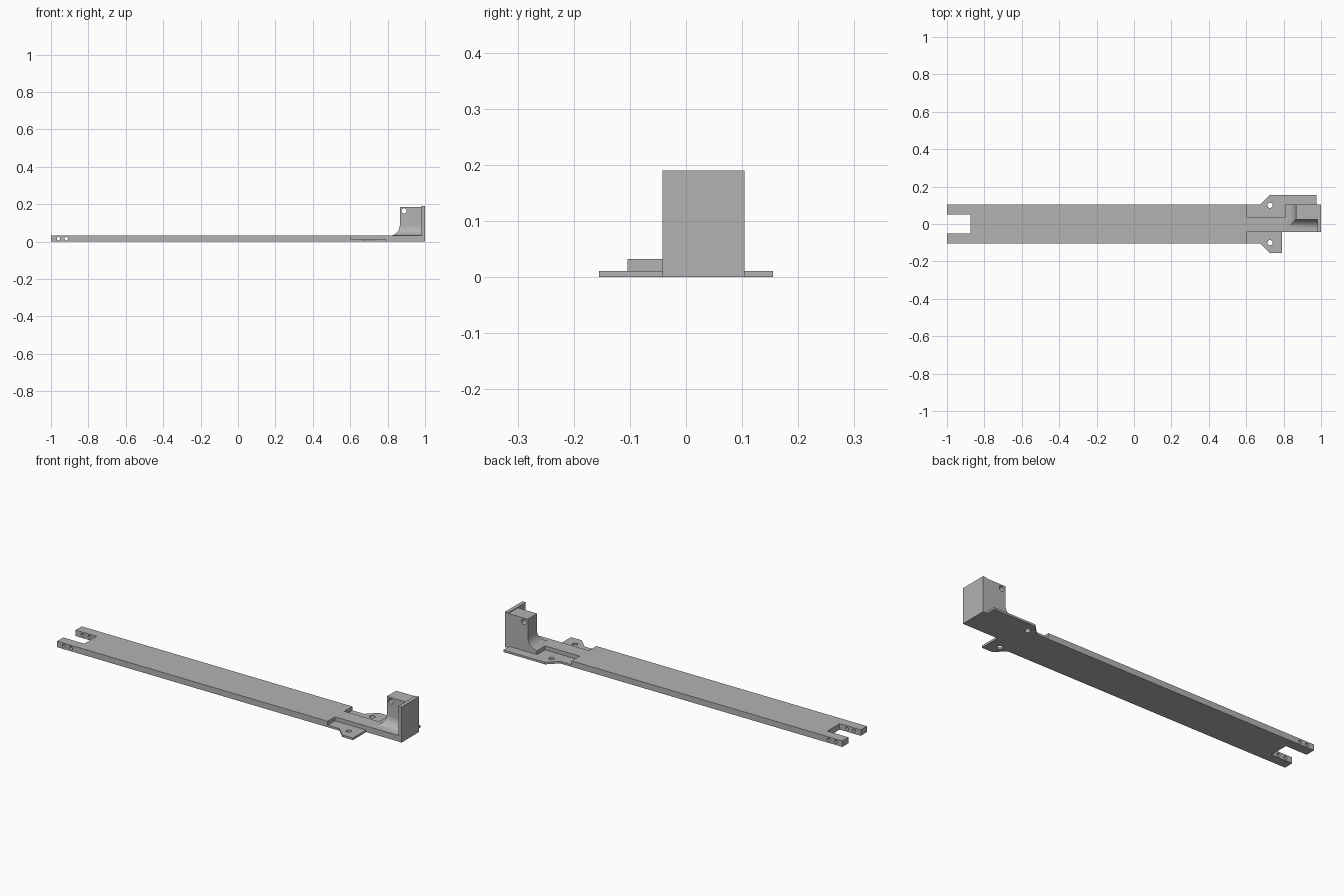
import bpy, bmesh, math

if "Cube" in bpy.data.objects:
    bpy.data.objects.remove(bpy.data.objects["Cube"], do_unlink=True)

GREY = (0.45, 0.45, 0.45, 1)
mat = bpy.data.materials.new("plain_grey")
mat.use_nodes = True
mat.diffuse_color = GREY
mat.node_tree.nodes["Principled BSDF"].inputs["Base Color"].default_value = GREY

THICK, FLANGE, HALF = 0.032, 0.011, 0.104
RIB_FRONT, RIB_BACK = -0.042, 0.037


def finish(name, bm):
    bmesh.ops.recalc_face_normals(bm, faces=bm.faces)
    mesh = bpy.data.meshes.new(name)
    bm.to_mesh(mesh)
    bm.free()
    mesh.materials.append(mat)
    obj = bpy.data.objects.new(name, mesh)
    bpy.context.collection.objects.link(obj)
    return obj


def prism(name, outline, z0, z1):
    bm = bmesh.new()
    face = bm.faces.new([bm.verts.new((x, y, z0)) for x, y in outline])
    top = bmesh.ops.extrude_face_region(bm, geom=[face])["geom"]
    verts = [v for v in top if isinstance(v, bmesh.types.BMVert)]
    bmesh.ops.translate(bm, vec=(0, 0, z1 - z0), verts=verts)
    return finish(name, bm)


def rect(x0, x1, y0, y1):
    return [(x0, y0), (x1, y0), (x1, y1), (x0, y1)]


def drill(obj, centre, radius, along_y=False):
    bpy.ops.mesh.primitive_cylinder_add(
        vertices=32, radius=radius, depth=0.5, location=centre,
        rotation=(math.pi / 2 if along_y else 0, 0, 0))
    cutter = bpy.context.object
    cutter.name = "hole_cutter"
    cutter.data.materials.append(mat)
    mod = obj.modifiers.new("hole", "BOOLEAN")
    mod.operation, mod.solver, mod.object = "DIFFERENCE", "EXACT", cutter
    bpy.context.view_layer.objects.active = obj
    bpy.ops.object.modifier_apply(modifier=mod.name)
    bpy.data.objects.remove(cutter, do_unlink=True)


# long plate with forked end, narrow rib and post footing
base = prism("long_plate", [
    (-1, -HALF), (0.605, -HALF), (0.605, RIB_FRONT), (1, RIB_FRONT),
    (1, HALF), (0.81, HALF), (0.81, RIB_BACK), (0.605, RIB_BACK),
    (0.605, HALF), (-1, HALF), (-1, 0.052), (-0.875, 0.052),
    (-0.875, -0.052), (-1, -0.052)], 0, THICK)
for x in (-0.96, -0.918):
    drill(base, (x, 0, THICK / 2), 0.009, True)

# thin mounting flanges
front = prism("front_flange", [
    (0.605, -HALF), (0.675, -HALF), (0.727, -0.155), (0.79, -0.155),
    (0.79, RIB_FRONT), (0.605, RIB_FRONT)], 0, FLANGE)
back = prism("back_flange", [
    (0.605, RIB_BACK), (0.81, RIB_BACK), (0.81, HALF), (0.975, HALF),
    (0.975, 0.155), (0.727, 0.155), (0.675, HALF), (0.605, HALF)], 0, FLANGE)
drill(front, (0.727, -0.1, 0), 0.014)
drill(back, (0.727, 0.1, 0), 0.014)

# upright post, flared at its foot on the two open sides
R, STEPS = 0.055, 12
levels = []
for i in range(STEPS + 1):
    a = i / STEPS * math.pi / 2
    levels.append((THICK + R * (1 - math.cos(a)), R * (1 - math.sin(a))))
levels.append((0.186, 0))
bm = bmesh.new()
rings = [[bm.verts.new((x, y, z)) for x, y in
          rect(0.865 - off, 0.98, 0.025 - off, HALF)] for z, off in levels]
for low, high in zip(rings, rings[1:]):
    for k in range(4):
        n = (k + 1) % 4
        bm.faces.new((low[k], low[n], high[n], high[k]))
bm.faces.new(rings[0])
bm.faces.new(rings[-1])
post = finish("post", bm)
drill(post, (0.888, 0.06, 0.165), 0.014, True)

# end wall
wall = prism("end_wall", rect(0.98, 1, RIB_FRONT, HALF), THICK, 0.19)

# smooth curved faces, keep edges sharp
for obj in (base, front, back, post, wall):
    bpy.ops.object.select_all(action="DESELECT")
    obj.select_set(True)
    bpy.context.view_layer.objects.active = obj
    bpy.ops.object.shade_smooth_by_angle(angle=math.radians(30))
